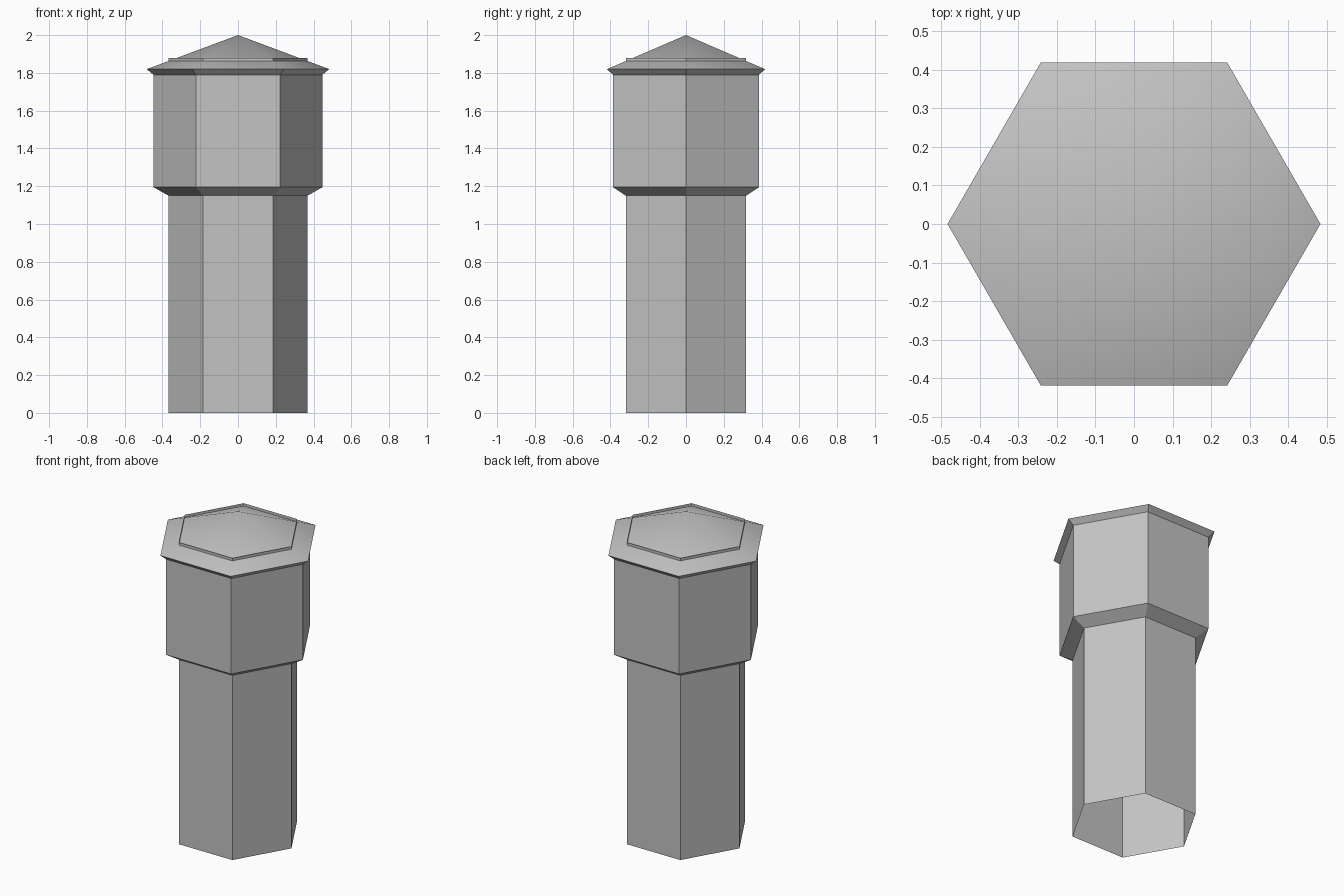
import bpy
import bmesh
import math

SIDES = 6

if "Cube" in bpy.data.objects:
    bpy.data.objects.remove(bpy.data.objects["Cube"], do_unlink=True)

# Single stone colour
stone = bpy.data.materials.new("grey_stone")
stone.use_nodes = True
colour = (0.55, 0.55, 0.55, 1)
stone.diffuse_color = colour
stone.node_tree.nodes["Principled BSDF"].inputs["Base Color"].default_value = colour


def hexagonal_part(name, profile):
    """Sweep a (radius, height) profile, bottom to top, around six corners."""
    bm = bmesh.new()
    rings = []
    for radius, z in profile:
        if radius == 0:
            rings.append([bm.verts.new((0, 0, z))] * SIDES)
            continue
        angles = [i * math.tau / SIDES for i in range(SIDES)]
        rings.append([bm.verts.new((radius * math.cos(a), radius * math.sin(a), z))
                      for a in angles])
    for low, high in zip(rings, rings[1:]):
        for i in range(SIDES):
            j = (i + 1) % SIDES
            corners = [low[i], low[j], high[j], high[i]]
            bm.faces.new(list(dict.fromkeys(corners)))
    mesh = bpy.data.meshes.new(name)
    bm.to_mesh(mesh)
    bm.free()
    mesh.materials.append(stone)
    obj = bpy.data.objects.new(name, mesh)
    bpy.context.collection.objects.link(obj)
    bpy.ops.object.select_all(action='DESELECT')
    obj.select_set(True)
    bpy.context.view_layer.objects.active = obj
    bpy.ops.object.shade_smooth_by_angle(angle=math.radians(30))
    return obj


# Open tube whose top rim just pierces the roof
hexagonal_part("shaft", [(0.368, 0), (0.368, 1.88)])

# Wider upper storey with a sloping collar below it
hexagonal_part("upper_storey", [(0.368, 1.15), (0.447, 1.195), (0.447, 1.79)])

# Low pointed roof with bevelled eaves
hexagonal_part("roof", [(0.447, 1.79), (0.483, 1.82), (0, 2)])
